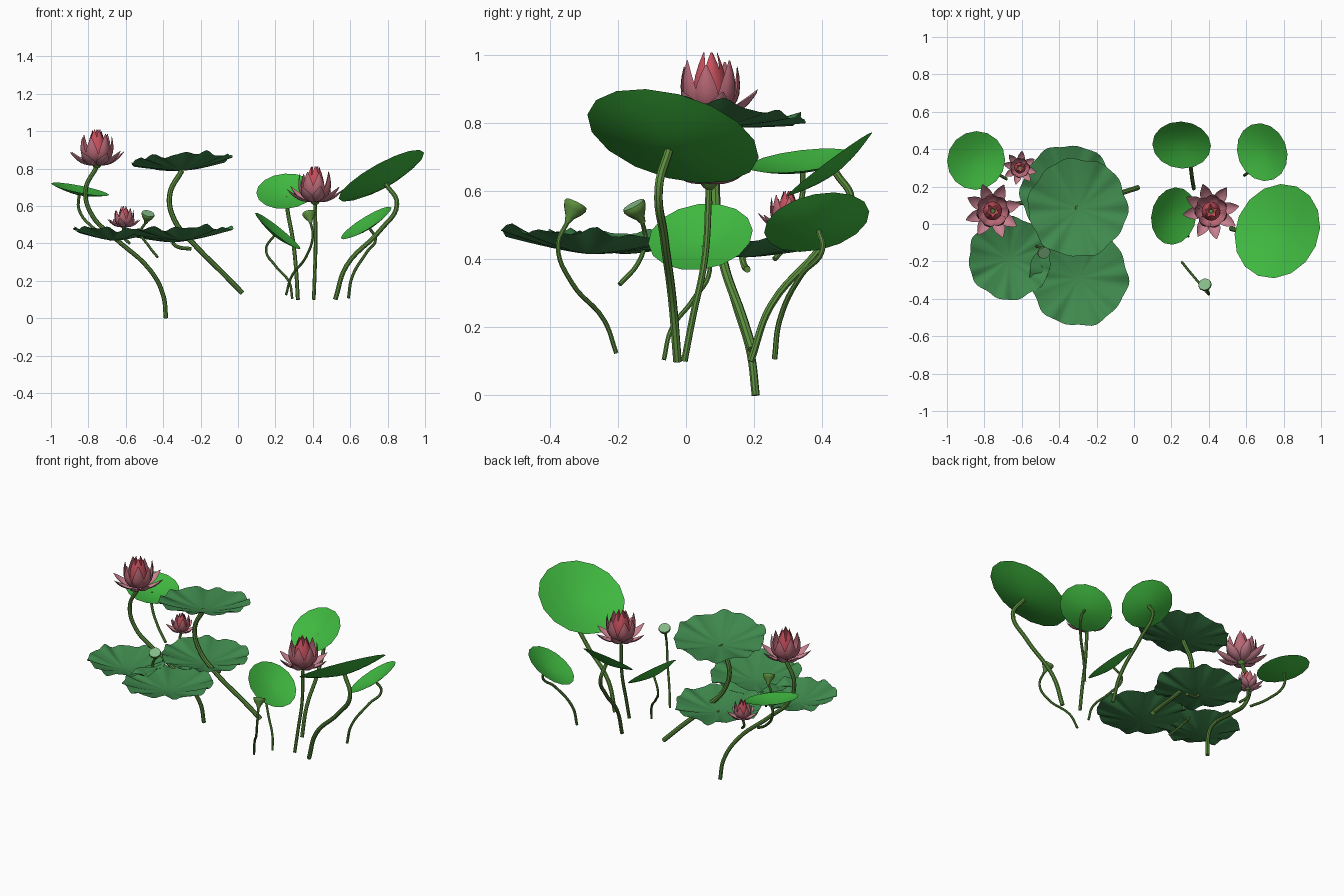
import bpy, bmesh, math, random
from mathutils import Vector, Matrix

if "Cube" in bpy.data.objects:
    bpy.data.objects.remove(bpy.data.objects["Cube"])

random.seed(4)
UP = Vector((0, 0, 1))


def material(name, rgb):
    m = bpy.data.materials.new(name)
    m.diffuse_color = (*rgb, 1)
    m.use_nodes = True
    m.node_tree.nodes["Principled BSDF"].inputs["Base Color"].default_value = m.diffuse_color
    return m


LEAF = material("bright leaf green", (0.05, 0.48, 0.05))
PAD = material("deep pad green", (0.05, 0.25, 0.075))
STEM = material("stem green", (0.11, 0.28, 0.05))
POD = material("pale pod green", (0.23, 0.48, 0.24))
ROSE = material("deep rose", (0.56, 0.08, 0.11))
DUSK = material("dusky rose", (0.48, 0.14, 0.18))
PINK = material("pale pink", (0.58, 0.22, 0.28))


def finish(name, bm, mats, matrix=Matrix()):
    me = bpy.data.meshes.new(name)
    bm.to_mesh(me)
    bm.free()
    for m in mats:
        me.materials.append(m)
    for p in me.polygons:
        p.use_smooth = True
    ob = bpy.data.objects.new(name, me)
    ob.matrix_world = matrix
    bpy.context.collection.objects.link(ob)
    return ob


def facing(centre, normal):
    """Placement whose local z axis points along the normal."""
    return Matrix.Translation(centre) @ UP.rotation_difference(Vector(normal)).to_matrix().to_4x4()


def disc(name, mat, matrix, rings, segs, shape):
    """Polar sheet; shape(t, angle) gives radius and height."""
    bm = bmesh.new()
    hub = bm.verts.new((0, 0, shape(0, 0)[1]))
    prev = None
    for i in range(1, rings + 1):
        row = []
        for j in range(segs):
            a = math.tau * j / segs
            r, z = shape(i / rings, a)
            row.append(bm.verts.new((r * math.cos(a), r * math.sin(a), z)))
        for j in range(segs):
            k = (j + 1) % segs
            bm.faces.new((prev[j], row[j], row[k], prev[k]) if prev else (hub, row[j], row[k]))
        prev = row
    return finish(name, bm, [mat], matrix)


def stem(name, radius, points):
    cu = bpy.data.curves.new(name, 'CURVE')
    cu.dimensions = '3D'
    cu.bevel_depth, cu.bevel_resolution = radius, 2
    cu.resolution_u, cu.use_fill_caps = 6, True
    sp = cu.splines.new('BEZIER')
    sp.bezier_points.add(len(points) - 1)
    for bp, p in zip(sp.bezier_points, points):
        bp.co = p
        bp.handle_left_type = bp.handle_right_type = 'AUTO'
    ob = bpy.data.objects.new(name, cu)
    bpy.context.collection.objects.link(ob)
    cu.materials.append(STEM)
    bpy.ops.object.select_all(action='DESELECT')
    ob.select_set(True)
    bpy.context.view_layer.objects.active = ob
    bpy.ops.object.convert(target='MESH')
    bpy.ops.object.shade_smooth_by_angle()


def young_leaf(name, centre, normal, R, stem_r, path):
    """Smooth tilted dish with a stem from the middle of its underside."""
    depth = 0.2 * R
    m = facing(centre, normal)
    disc(name, LEAF, m, 5, 16, lambda t, a: (R * t, depth * (t ** 1.7 - 0.85)))
    stem(name + "_stem", stem_r, [m @ Vector((0, 0, -0.85 * depth))] + path)


def lily_pad(name, centre, normal, R, phase):
    """Broad pad with a pleated, scalloped rim."""
    jit = [random.uniform(0, math.tau) for _ in range(3)]

    def shape(t, a):
        ripple = 0.55 * math.sin(11 * a + phase) + 0.35 * math.sin(5 * a + jit[0]) + 0.3 * math.sin(17 * a + jit[1])
        lobes = 1 + 0.022 * math.sin(6 * a + jit[2]) + 0.018 * math.cos(11 * a + phase)
        return R * t * (1 + (lobes - 1) * t), 0.055 * t ** 1.5 - 0.035 + 0.016 * ripple * t * t
    disc(name, PAD, facing(centre, normal), 7, 72, shape)


def flower(name, base, scale, turn):
    """Three rings of cupped petals: count, control (r,z), tip (r,z), half width."""
    bm = bmesh.new()
    rings = [(5, (0.085, 0.04), (0.022, 0.19), 0.036),
             (7, (0.115, 0.02), (0.082, 0.158), 0.036),
             (8, (0.095, -0.012), (0.152, 0.072), 0.033)]
    n, cols = 8, (-1, -0.5, 0, 0.5, 1)
    for ri, (count, c, e, w) in enumerate(rings):
        for k in range(count):
            ang = math.tau * (k + 0.5 * ri) / count + turn + random.uniform(-0.1, 0.1)
            rot = Matrix.Rotation(ang, 3, 'Z')
            lift = random.uniform(-0.012, 0.012) * (ri > 0)
            grid = []
            for i in range(n + 1):
                t = i / n
                r = 0.012 * (1 - t) ** 2 + 2 * t * (1 - t) * c[0] + t * t * e[0]
                z = 2 * t * (1 - t) * c[1] + t * t * (e[1] + lift)
                dr = 2 * (1 - t) * (c[0] - 0.012) + 2 * t * (e[0] - c[0])
                dz = 2 * (1 - t) * c[1] + 2 * t * (e[1] - c[1])
                ln = math.hypot(dr, dz)
                hw = w * max(0.04, math.sin(math.pi * (0.08 + 0.92 * t) ** 1.2)) ** 0.8
                row = []
                for s in cols:
                    cup = 0.45 * hw * s * s
                    p = rot @ Vector((r - cup * dz / ln, s * hw, z + cup * dr / ln))
                    row.append(bm.verts.new(p * scale))
                grid.append(row)
            for i in range(n):
                for j in range(len(cols) - 1):
                    f = bm.faces.new((grid[i][j], grid[i + 1][j], grid[i + 1][j + 1], grid[i][j + 1]))
                    f.material_index = ri
    finish(name, bm, [ROSE, DUSK, PINK], Matrix.Translation(base))
    # small receptacle under the petals
    disc(name + "_base", STEM, Matrix.Translation(base), 3, 12,
         lambda t, a: (0.026 * scale * t, scale * 0.02 * (t * t - 1)))


def seed_pod(name, top, normal, path):
    """Cone-shaped pod with a flat pale top."""
    m = facing(top, normal)
    prof = [(0.008, -0.062), (0.014, -0.045), (0.03, -0.022), (0.036, -0.008), (0.034, 0.0)]
    bm = bmesh.new()
    rows = [[bm.verts.new((r * math.cos(math.tau * j / 14), r * math.sin(math.tau * j / 14), z))
             for j in range(14)] for r, z in prof]
    for a, b in zip(rows, rows[1:]):
        for j in range(14):
            bm.faces.new((a[j], a[(j + 1) % 14], b[(j + 1) % 14], b[j]))
    bm.faces.new(rows[-1]).material_index = 1
    ob = finish(name, bm, [STEM, POD], m)
    ob.data.polygons[-1].use_smooth = False
    stem(name + "_stem", 0.007, [m @ Vector((0, 0, -0.055))] + path)


# young round leaves
young_leaf("large_right_leaf", (0.77, -0.04, 0.755), (-0.56, 0.29, 1), 0.26, 0.013,
           [(0.85, -0.08, 0.61), (0.76, -0.065, 0.47), (0.58, -0.04, 0.28), (0.52, -0.025, 0.1)])
young_leaf("rear_right_leaf", (0.688, 0.385, 0.505), (-0.62, -0.24, 1), 0.158, 0.008,
           [(0.735, 0.4, 0.425), (0.69, 0.34, 0.355), (0.61, 0.275, 0.22), (0.59, 0.26, 0.107)])
young_leaf("rear_middle_leaf", (0.255, 0.425, 0.675), (-0.08, -0.75, 1), 0.157, 0.011,
           [(0.265, 0.485, 0.575), (0.29, 0.4, 0.44), (0.31, 0.25, 0.265), (0.32, 0.19, 0.1)])
young_leaf("middle_leaf", (0.21, 0.043, 0.462), (0.8, -0.17, 1), 0.155, 0.007,
           [(0.15, 0.07, 0.37), (0.2, 0.02, 0.28), (0.275, -0.045, 0.19), (0.29, -0.065, 0.105)])
young_leaf("left_leaf", (-0.845, 0.34, 0.685), (0.2, -0.12, 1), 0.158, 0.008,
           [(-0.85, 0.34, 0.58), (-0.77, 0.29, 0.48), (-0.68, 0.24, 0.42)])

# broad wavy pads
lily_pad("upper_pad", (-0.3, 0.085, 0.825), (-0.06, 0.13, 1), 0.265, 0.0)
lily_pad("front_pad", (-0.295, -0.285, 0.45), (-0.03, 0.06, 1), 0.262, 1.0)
lily_pad("left_pad", (-0.665, -0.185, 0.45), (0.03, 0.04, 1), 0.22, 2.0)
lily_pad("rear_pad", (-0.35, 0.165, 0.44), (0.0, 0.03, 1), 0.255, 3.0)
stem("upper_pad_stem", 0.014, [(-0.3, 0.085, 0.79), (-0.365, 0.085, 0.66), (-0.34, 0.09, 0.525),
                               (-0.23, 0.11, 0.39), (-0.07, 0.165, 0.23), (0.022, 0.195, 0.135)])
stem("rear_pad_stem", 0.01, [(-0.35, 0.165, 0.405), (-0.33, 0.17, 0.385), (-0.25, 0.18, 0.37)])

# flowers and their stems
flower("tall_flower", (-0.755, 0.07, 0.818), 1.0, 0.3)
stem("tall_flower_stem", 0.012, [(-0.755, 0.07, 0.81), (-0.815, 0.07, 0.685), (-0.78, 0.075, 0.55),
                                 (-0.66, 0.1, 0.43), (-0.47, 0.15, 0.257), (-0.4, 0.19, 0.123),
                                 (-0.385, 0.205, 0.0)])
flower("right_flower", (0.412, 0.068, 0.622), 1.0, 1.0)
stem("right_flower_stem", 0.01, [(0.412, 0.068, 0.615), (0.415, 0.055, 0.4), (0.41, 0.02, 0.23),
                                 (0.405, -0.005, 0.1)])
flower("small_flower", (-0.61, 0.3, 0.487), 0.6, 0.6)
stem("small_flower_stem", 0.008, [(-0.61, 0.3, 0.485), (-0.615, 0.29, 0.44), (-0.58, 0.26, 0.4)])

# seed pods
seed_pod("right_pod", (0.378, -0.322, 0.563), (-0.2, 0.5, 1),
         [(0.4, -0.376, 0.44), (0.365, -0.335, 0.33), (0.285, -0.24, 0.22), (0.257, -0.205, 0.125)])
seed_pod("left_pod", (-0.48, -0.155, 0.56), (0.25, -0.55, 1),
         [(-0.52, -0.12, 0.46), (-0.48, -0.14, 0.39), (-0.43, -0.195, 0.326)])
